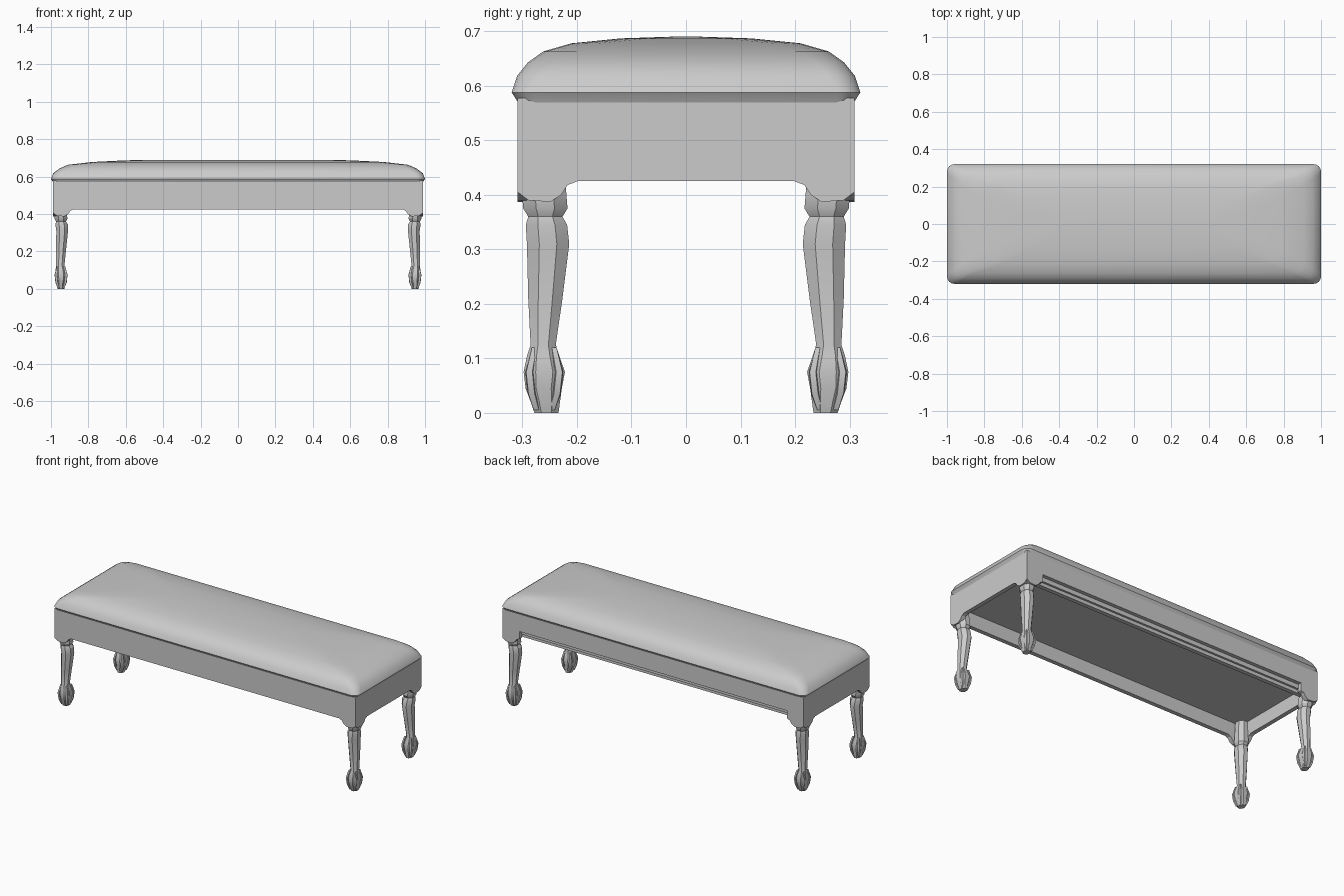
import bpy, bmesh, math
from mathutils import Vector

cube = bpy.data.objects.get("Cube")
if cube:
    bpy.data.objects.remove(cube, do_unlink=True)


def make_material(name, value):
    mat = bpy.data.materials.new(name)
    mat.use_nodes = True
    colour = (value, value, value, 1)
    mat.diffuse_color = colour
    mat.node_tree.nodes["Principled BSDF"].inputs["Base Color"].default_value = colour
    return mat


GREY = make_material("plain grey", 0.6)


def finish(name, bm, angle=35):
    bmesh.ops.recalc_face_normals(bm, faces=bm.faces)
    mesh = bpy.data.meshes.new(name)
    bm.to_mesh(mesh)
    bm.free()
    mesh.materials.append(GREY)
    obj = bpy.data.objects.new(name, mesh)
    bpy.context.collection.objects.link(obj)
    bpy.ops.object.select_all(action="DESELECT")
    bpy.context.view_layer.objects.active = obj
    obj.select_set(True)
    bpy.ops.object.shade_smooth_by_angle(angle=math.radians(angle))
    return obj


def loft(name, rings, angle=35):
    """Skin a stack of closed rings and cap both ends."""
    bm = bmesh.new()
    rows = [[bm.verts.new(p) for p in ring] for ring in rings]
    for a, b in zip(rows, rows[1:]):
        for i in range(len(a)):
            j = (i + 1) % len(a)
            bm.faces.new((a[i], a[j], b[j], b[i]))
    bm.faces.new(rows[0])
    bm.faces.new(rows[-1])
    return finish(name, bm, angle)


def rounded_rect(hx, hy, z, r, steps=4):
    pts = []
    for k, (sx, sy) in enumerate([(1, 1), (-1, 1), (-1, -1), (1, -1)]):
        for s in range(steps + 1):
            a = math.pi / 2 * (k + s / steps)
            pts.append((sx * (hx - r) + r * math.cos(a), sy * (hy - r) + r * math.sin(a), z))
    return pts


def box(name, x0, x1, y0, y1, z0, z1):
    bm = bmesh.new()
    bmesh.ops.create_cube(bm, size=1)
    lo, hi = Vector((x0, y0, z0)), Vector((x1, y1, z1))
    for v in bm.verts:
        v.co = (lo + hi) / 2 + v.co * (hi - lo)
    return finish(name, bm)


# Upholstered cushion: bulging seam, steep shoulder, shallow crown
cushion_profile = [
    (0.97, 0.29, 0.51, 0.03), (0.985, 0.305, 0.565, 0.03), (1.0, 0.32, 0.588, 0.04),
    (0.988, 0.31, 0.618, 0.05), (0.955, 0.29, 0.643, 0.05), (0.91, 0.262, 0.663, 0.06),
    (0.78, 0.21, 0.678, 0.08), (0.6, 0.12, 0.687, 0.08), (0.4, 0.03, 0.69, 0.02),
]
loft("cushion", [rounded_rect(*p) for p in cushion_profile], 40)

# Skirt: front and ends reach the lower edge, the back stops short
X, Y, T = 0.988, 0.309, 0.025
LOW, HIGH = 0.425, 0.578
box("front_skirt", -X, X, -Y, -Y + T, LOW, HIGH)
for side, s in (("left", 1), ("right", -1)):
    xs = sorted((s * X, s * (X - T)))
    box(side + "_skirt", *xs, -Y, Y, LOW, HIGH)
box("back_skirt", -X, X, Y - T, Y, 0.47, HIGH)

# Recessed stepped rail under the back skirt
box("back_rail", -X + T, X - T, 0.25, 0.275, LOW, 0.52)
box("back_rail_lip", -X + T, X - T, 0.27, 0.287, 0.445, 0.48)


# Curved bracket that drops from the skirt at each corner
def bracket(name, sx, sy, along_x):
    outline = [(0, 0.48), (0.11, 0.48), (0.11, LOW), (0.092, 0.418),
               (0.08, 0.4), (0.06, 0.387), (0.02, 0.39), (0, 0.405)]
    rings = []
    for depth in (0, T):
        if along_x:
            rings.append([(sx * (X - u), sy * (Y - depth), z) for u, z in outline])
        else:
            rings.append([(sx * (X - depth), sy * (Y - u), z) for u, z in outline])
    return loft(name, rings)


# Carved leg with a full knee, slim ankle and ball foot
# each level: height, shift in x and y away from the centre, radius in x and y
leg_levels = [
    (0.0, 0.0, 0.0, 0.02, 0.024), (0.02, 0.002, 0.002, 0.024, 0.029),
    (0.045, 0.0, 0.005, 0.03, 0.036), (0.075, 0.0, 0.004, 0.036, 0.041),
    (0.105, 0.002, 0.006, 0.029, 0.032), (0.125, 0.004, 0.006, 0.024, 0.025),
    (0.21, 0.0, 0.002, 0.029, 0.034), (0.31, -0.006, -0.003, 0.034, 0.042),
    (0.345, -0.003, 0.0, 0.036, 0.041), (0.36, 0.0, 0.002, 0.029, 0.034),
    (0.375, 0.0, 0.002, 0.037, 0.044), (0.4, 0.002, 0.004, 0.036, 0.044),
    (0.52, 0.004, 0.006, 0.03, 0.036),
]


def leg(name, sx, sy, sides=8):
    rings = []
    for z, dx, dy, rx, ry in leg_levels:
        ring = []
        for i in range(sides):
            a = 2 * math.pi * (i + 0.5) / sides
            ring.append((sx * (0.946 + dx) + rx * math.cos(a),
                         sy * (0.256 + dy) + ry * math.sin(a), z))
        rings.append(ring)
    return loft(name, rings, 30)


# Claws gripping each ball foot
def claw(name, sx, sy, turn):
    a = math.pi / 4 + turn
    out = Vector((sx * math.cos(a), sy * math.sin(a), 0))
    across = Vector((-out.y, out.x, 0))
    rings = []
    for z, r, w in ((0.005, 0.02, 0.006), (0.035, 0.034, 0.009),
                    (0.075, 0.04, 0.009), (0.12, 0.025, 0.005)):
        c = Vector((sx * 0.946, sy * 0.26, z)) + out * r
        rings.append([c + across * w, c + out * 0.007, c - across * w, c - out * 0.015])
    return loft(name, rings, 30)


for end, sy in (("front", -1), ("back", 1)):
    for side, sx in (("left", 1), ("right", -1)):
        tag = end + "_" + side
        leg(tag + "_leg", sx, sy)
        bracket(tag + "_long_bracket", sx, sy, True)
        bracket(tag + "_end_bracket", sx, sy, False)
        for n in range(4):
            claw(tag + "_claw", sx, sy, n * math.pi / 2)

# Recessed panel closing the underside
box("underside_panel", -X + T, X - T, -Y + T, Y - T, 0.505, 0.52)
